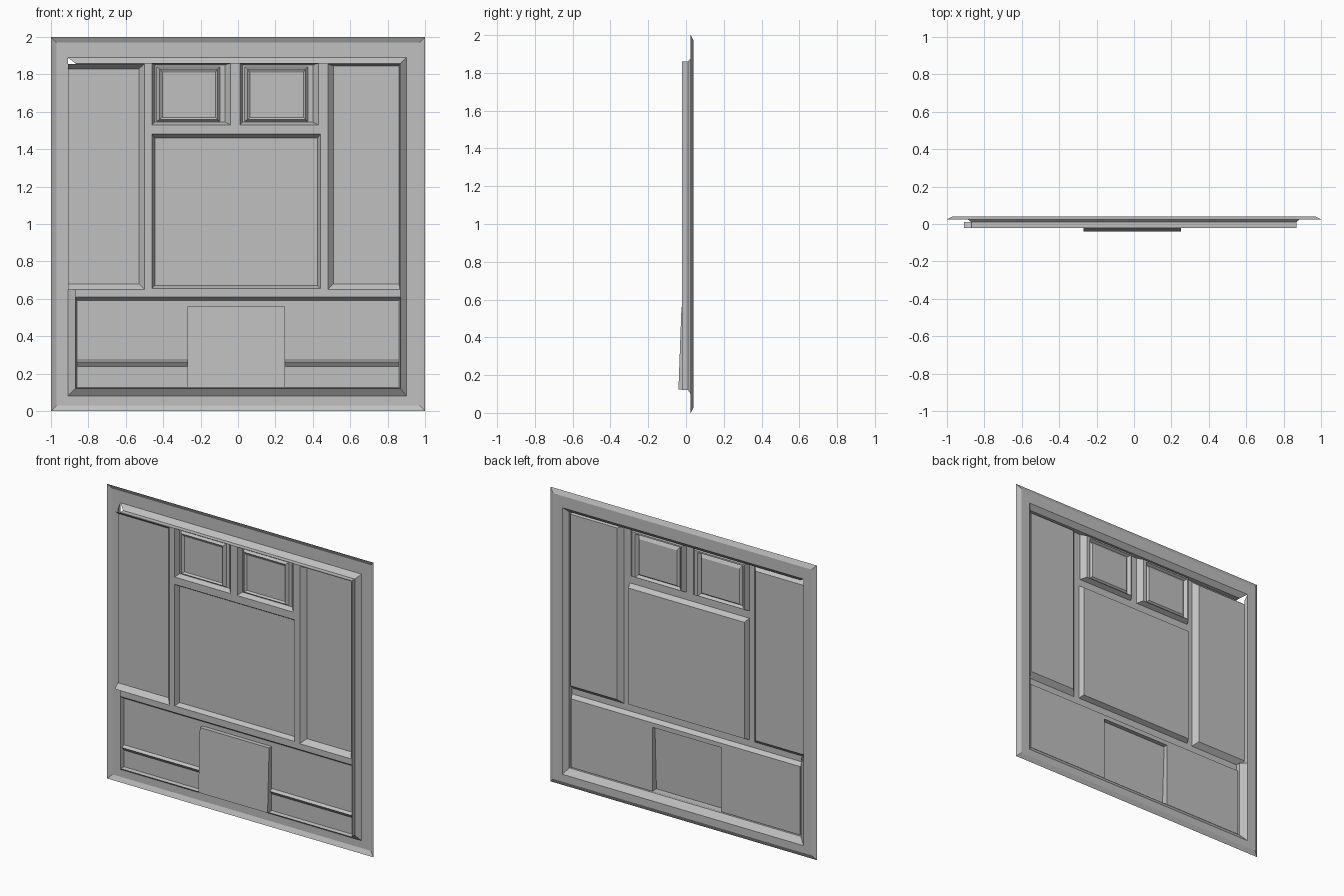
import bpy, bmesh

if "Cube" in bpy.data.objects:
    bpy.data.objects.remove(bpy.data.objects["Cube"])

grey = bpy.data.materials.new("stone grey")
grey.diffuse_color = (0.53, 0.53, 0.53, 1)
grey.use_nodes = True
grey.node_tree.nodes["Principled BSDF"].inputs["Base Color"].default_value = grey.diffuse_color


def build(name, quads):
    """One thin-sheet object from quads."""
    bm = bmesh.new()
    for q in quads:
        bm.faces.new([bm.verts.new(p) for p in q])
    bmesh.ops.remove_doubles(bm, verts=bm.verts, dist=0.0005)
    mesh = bpy.data.meshes.new(name)
    bm.to_mesh(mesh)
    bm.free()
    mesh.materials.append(grey)
    ob = bpy.data.objects.new(name, mesh)
    bpy.context.collection.objects.link(ob)
    return ob


def corners(r):
    # rectangle (x0, x1, z0, z1, y): bottom, right, top, left order
    x0, x1, z0, z1, y = r
    return [(x0, y, z0), (x1, y, z0), (x1, y, z1), (x0, y, z1)]


def rings(rects, cap=True, skip=()):
    """Walls between successive rectangles; side 3 is the left wall."""
    quads = []
    for a, b in zip(rects, rects[1:]):
        p, q = corners(a), corners(b)
        for i in range(4):
            if i not in skip:
                j = (i + 1) % 4
                quads.append((p[i], p[j], q[j], q[i]))
    if cap:
        quads.append(corners(rects[-1]))
    return quads


def sheet(r, holes):
    """Flat rectangle with rectangular openings."""
    x0, x1, z0, z1, y = r
    xs = sorted({x0, x1} | {v for h in holes for v in h[:2] if x0 < v < x1})
    zs = sorted({z0, z1} | {v for h in holes for v in h[2:4] if z0 < v < z1})
    quads = []
    for a, b in zip(xs, xs[1:]):
        for c, d in zip(zs, zs[1:]):
            mx, mz = (a + b) / 2, (c + d) / 2
            if not any(h[0] < mx < h[1] and h[2] < mz < h[3] for h in holes):
                quads.append(corners((a, b, c, d, y)))
    return quads


FRONT, DEEP, MID, BACK = -0.022, 0.01, 0.005, 0.04

# Surrounding frame: bevelled rim and flat border
build("outer_frame", rings([
    (-1, 1, 0, 2, 0.025),
    (-0.97, 0.97, 0.03, 1.97, BACK),
    (-0.91, 0.90, 0.08, 1.89, BACK)], cap=False))

# Sloped step up to the raised field; its left side only runs along the base
step = rings([
    (-0.91, 0.90, 0.08, 1.89, BACK),
    (-0.87, 0.87, 0.12, 1.86, DEEP),
    (-0.87, 0.87, 0.12, 1.86, FRONT)], cap=False, skip=(3,))
step += [
    [(-0.91, BACK, 0.08), (-0.87, DEEP, 0.12), (-0.87, DEEP, 0.65), (-0.91, BACK, 0.65)],
    [(-0.87, DEEP, 0.12), (-0.87, FRONT, 0.12), (-0.87, FRONT, 0.65), (-0.87, DEEP, 0.65)],
    [(-0.91, BACK, 0.65), (-0.91, DEEP, 0.65), (-0.91, DEEP, 1.86), (-0.91, BACK, 1.89)],
]
build("field_step", step)

# Recessed panels, each a chain of nested rectangles
left = [(-0.91, -0.50, 0.65, 1.855, FRONT), (-0.91, -0.53, 0.68, 1.83, DEEP)]
right = [(0.48, 0.865, 0.65, 1.855, FRONT), (0.51, 0.86, 0.68, 1.845, DEEP)]
centre = [(-0.46, 0.44, 0.655, 1.48, FRONT), (-0.445, 0.425, 0.67, 1.46, DEEP)]
lower = [(-0.87, 0.87, 0.12, 0.61, FRONT), (-0.86, 0.86, 0.125, 0.59, MID)]


def window(x):
    return [(x, x + 0.42, 1.53, 1.86, FRONT),
            (x + 0.015, x + 0.39, 1.545, 1.85, DEEP),
            (x + 0.025, x + 0.365, 1.547, 1.84, DEEP),
            (x + 0.04, x + 0.35, 1.56, 1.83, -0.008),
            (x + 0.055, x + 0.34, 1.57, 1.81, 0.004)]


win_a, win_b = window(-0.46), window(0.01)
build("left_panel", rings(left, skip=(3,)))
build("right_panel", rings(right))
build("centre_panel", rings(centre))
build("left_window", rings(win_a))
build("right_window", rings(win_b))

# Raised field around the panels
build("raised_field", sheet((-0.87, 0.87, 0.12, 1.86, FRONT),
                            [p[0] for p in (left, right, centre, lower, win_a, win_b)]))

# Lower panel with an opening for the door
door = (-0.27, 0.25, 0.125, 0.56, MID)
build("lower_panel", rings(lower, cap=False) + sheet(lower[1], [door]))

# Tilted door plate and its edges
x0, x1, z0, z1, y = door
face = [(x0, -0.04, z0), (x1, -0.04, z0), (x1, -0.024, z1), (x0, -0.024, z1)]
base = corners(door)
build("door", [face] + [(base[i], base[(i + 1) % 4], face[(i + 1) % 4], face[i])
                        for i in range(4)])

# Horizontal ledges either side of the door
profile = [(MID, 0.238), (-0.014, 0.262), (MID, 0.274)]
for name, a, b in (("left_ledge", -0.86, x0), ("right_ledge", x1, 0.86)):
    build(name, [[(a, p[0], p[1]), (b, p[0], p[1]), (b, q[0], q[1]), (a, q[0], q[1])]
                 for p, q in zip(profile, profile[1:])])
